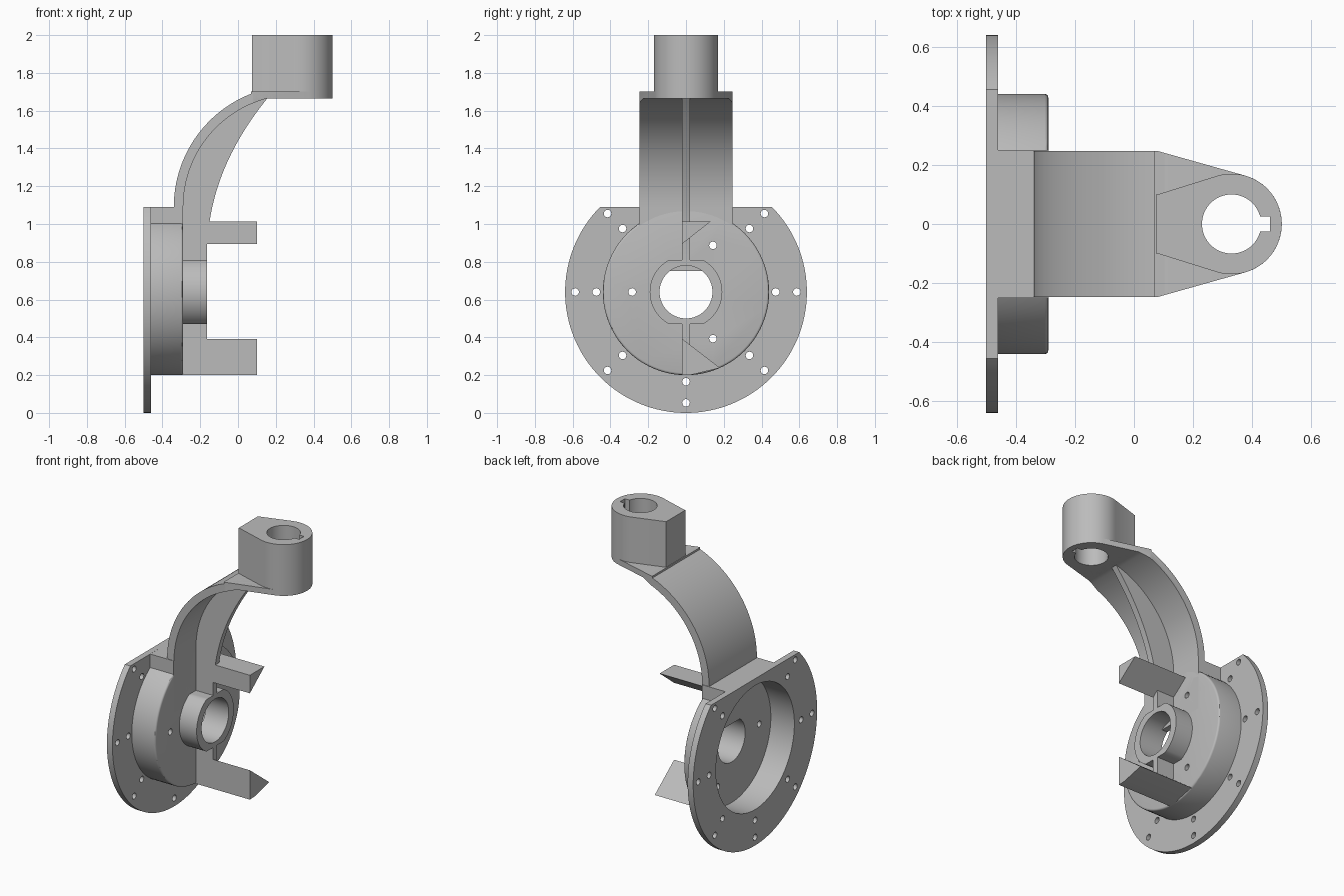
import bpy, bmesh
from math import sin, cos, acos, atan2, hypot, radians, degrees, sqrt

old = bpy.data.objects.get("Cube")
if old:
    bpy.data.objects.remove(old, do_unlink=True)

GREY = (0.5, 0.5, 0.5, 1)
mat = bpy.data.materials.new("cast grey")
mat.use_nodes = True
mat.diffuse_color = GREY
for node in mat.node_tree.nodes:
    if node.type == 'BSDF_PRINCIPLED':
        node.inputs["Base Color"].default_value = GREY
        node.inputs["Roughness"].default_value = 0.6


def arc(cx, cy, r, a0, a1, n=32):
    return [(cx + r * cos(radians(a0 + (a1 - a0) * i / n)),
             cy + r * sin(radians(a0 + (a1 - a0) * i / n))) for i in range(n + 1)]


def circle(cx, cy, r, n=64):
    return arc(cx, cy, r, 0, 360, n)[:-1]


def prism(name, pts, axis, a, b, rim=0, corner=0):
    """Extrude a 2D outline along an axis; rim rounds the b end, corner the sharp sides."""
    place = {'x': lambda p, t: (t, p[0], p[1]),
             'y': lambda p, t: (p[0], t, p[1]),
             'z': lambda p, t: (p[0], p[1], t)}[axis]
    bm = bmesh.new()
    ends = [[bm.verts.new(place(p, t)) for p in pts] for t in (a, b)]
    caps = [bm.faces.new(e) for e in ends]
    n = len(pts)
    for i in range(n):
        j = (i + 1) % n
        bm.faces.new((ends[0][i], ends[0][j], ends[1][j], ends[1][i]))
    bmesh.ops.recalc_face_normals(bm, faces=bm.faces[:])
    if corner:
        sharp = [e for e in bm.edges if not any(f in caps for f in e.link_faces)
                 and e.calc_face_angle() > radians(25)]
        bmesh.ops.bevel(bm, geom=sharp, offset=corner, segments=6, profile=0.5, affect='EDGES')
    if rim:
        bmesh.ops.bevel(bm, geom=list(caps[1].edges), offset=rim, segments=3,
                        profile=0.5, affect='EDGES')
    me = bpy.data.meshes.new(name)
    bm.to_mesh(me)
    bm.free()
    me.materials.append(mat)
    ob = bpy.data.objects.new(name, me)
    bpy.context.collection.objects.link(ob)
    return ob


def boolean(ob, tools, op='DIFFERENCE'):
    for tool in tools:
        m = ob.modifiers.new("cut", 'BOOLEAN')
        m.operation, m.solver, m.object = op, 'EXACT', tool
    bpy.context.view_layer.update()
    me = bpy.data.meshes.new_from_object(ob.evaluated_get(bpy.context.evaluated_depsgraph_get()))
    ob.modifiers.clear()
    ob.data = me


def taper(x0, w, x_back):
    """Plan outline: straight sides, then lines tangent to the head circle."""
    d = hypot(x0 - HX, w)
    t = degrees(atan2(w, x0 - HX) - acos(HR / d))
    return [(x_back, w), (x_back, -w), (x0, -w)] + arc(HX, 0, HR, -t, t, 40) + [(x0, w)]


CZ = 0.64                      # hub centre height
HX, HR = 0.33, 0.17            # head centre and radius
IX, IZ = 0.304, 1.09           # centre of the inner arm curve
OX, OZ, OR = 0.342, 1.2, 0.842  # outer arm curve


def inner(r, z_end):
    """Inner arm curve from its foot up to a height."""
    return arc(IX, IZ, r, 180, 180 - degrees(atan2(z_end - IZ, sqrt(r * r - (z_end - IZ) ** 2))))


def outer(r, x_end):
    return arc(OX, OZ, r, 180, degrees(acos((x_end - OX) / r)))


parts, cutters = [], []

# Mounting flange, hub drum and the block under the arm
flange = prism("flange", arc(0, CZ, 0.64, 135.3, 404.7, 96), 'x', -0.5, -0.46)
drum = prism("drum", circle(0, CZ, 0.44, 96), 'x', -0.49, -0.29, rim=0.012)
block = prism("arm_foot", [(-0.25, 0.75), (0.25, 0.75), (0.25, 1.09), (-0.25, 1.09)],
              'x', -0.5, -0.29)
boss_pts = [(y, max(CZ - 0.17, min(CZ + 0.17, z))) for y, z in circle(0, CZ, 0.192)]
boss = prism("bearing_boss", boss_pts, 'x', -0.32, -0.165)
parts += [flange, drum, block, boss]

# Cavity, bore and bolt holes
cavity = prism("cavity_cutter", circle(0, CZ, 0.405, 96), 'x', -0.6, -0.33)
bore = prism("bore_cutter", circle(0, CZ, 0.14), 'x', -0.7, 0.2)
cutters += [cavity, bore]


def hole(r, deg):
    c = prism("hole_cutter", circle(r * cos(radians(deg)), CZ + r * sin(radians(deg)), 0.02, 16),
              'x', -0.65, -0.2)
    cutters.append(c)
    return c


flange_holes = [hole(r, a) for r in (0.475, 0.587) for a in range(0, 360, 45) if a != 90]
drum_holes = [hole(0.285, a) for a in (60, 180, 300)]
boolean(flange, [cavity] + flange_holes)
boolean(drum, [cavity, bore] + drum_holes)
boolean(block, [cavity] + drum_holes)
boolean(boss, [bore])

# Arm spine with a pocket on each side
spine = prism("arm_spine", [(-0.32, 1.07), (-0.5, 1.07)] + outer(OR, 0.08) + [(0.1, 2.0), (0.1, 1.68)]
              + inner(0.62, 1.68)[::-1], 'y', -0.1, 0.1)
pocket = [(-0.34, 1.16), (-0.482, 1.16)] + outer(OR - 0.02, 0.05) + inner(0.66, 1.715)[::-1]
pockets = [prism("pocket_cutter", pocket, 'y', s * 0.05, s * 0.3, corner=0.04) for s in (1, -1)]
cutters += pockets
boolean(spine, pockets)
parts.append(spine)

# Wide inner plate of the arm, trimmed to the tapered plan
plate = prism("arm_plate", inner(0.644, 1.702) + [(HX, 1.702), (HX, 1.665)]
              + inner(0.594, 1.665)[::-1], 'y', -0.3, 0.3)
plan = prism("plan_cutter", taper(0.08, 0.247, -0.7), 'z', 0.9, 1.9)
cutters.append(plan)
boolean(plate, [plan], 'INTERSECT')
tip = prism("plate_tip", taper(0.08, 0.247, 0.07), 'z', 1.665, 1.702)
parts += [plate, tip]

# Head with keyed shaft hole
head = prism("head", taper(0.08, 0.1, 0.075), 'z', 1.665, 2.0)
shaft = prism("shaft_cutter", circle(HX, 0, 0.1), 'z', 1.4, 2.3)
key = prism("key_cutter", [(HX, -0.025), (0.46, -0.025), (0.46, 0.025), (HX, 0.025)], 'z', 1.4, 2.3)
cutters += [shaft, key]
for ob in (head, tip, plate):
    boolean(ob, [shaft, key])
parts.append(head)

# Stiffening rib under the arm, and the lower web
P, Q, R = (-0.15, 1.015), (-0.1, 1.35), (0.155, 1.665)
curve = [tuple((1 - t) ** 2 * p + 2 * t * (1 - t) * q + t * t * r for p, q, r in zip(P, Q, R))
         for t in [i / 24 for i in range(25)]]
parts.append(prism("upper_rib", [(-0.31, 0.79), (-0.165, 0.79), (-0.165, 0.9)] + curve
                   + [(0.155, 1.68)] + inner(0.615, 1.68)[::-1], 'y', -0.02, 0.02))
parts.append(prism("lower_rib", [(-0.31, 0.205), (-0.165, 0.205), (-0.165, 0.49), (-0.31, 0.49)],
                   'y', -0.02, 0.02))

# Triangular prongs
parts.append(prism("upper_prong", [(-0.02, 0.895), (0.13, 1.013), (-0.02, 1.013)], 'x', -0.3, 0.1))
parts.append(prism("lower_prong", [(-0.02, 0.2), (0.03, 0.202), (0.18, 0.238), (-0.02, 0.392)],
                   'x', -0.3, 0.1))

for c in cutters:
    bpy.data.objects.remove(c, do_unlink=True)
bpy.ops.object.select_all(action='DESELECT')
for ob in parts:
    ob.select_set(True)
bpy.context.view_layer.objects.active = parts[0]
bpy.ops.object.shade_smooth_by_angle(angle=radians(30))
